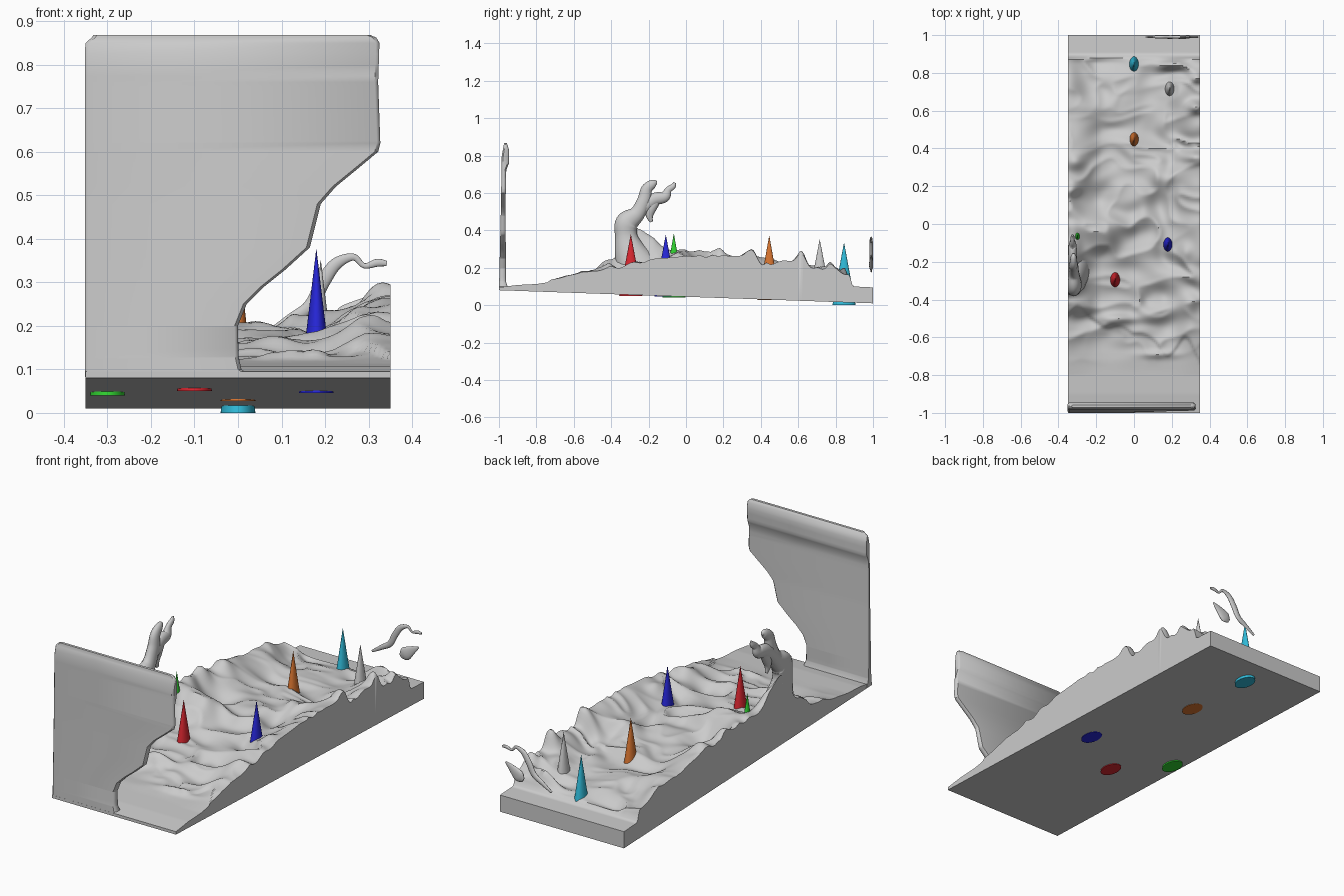
import bpy, bmesh, math
from mathutils import Vector, noise

if "Cube" in bpy.data.objects:
    bpy.data.objects.remove(bpy.data.objects["Cube"])


def interp(table, t):
    for (a, u), (b, v) in zip(table, table[1:]):
        if t <= b:
            return u + (v - u) * max(0, (t - a) / (b - a))
    return table[-1][1]


def smooth(a, b, t):
    t = min(1, max(0, (t - a) / (b - a)))
    return t * t * (3 - 2 * t)


def finish(name, bm, angle=45, color=None):
    bmesh.ops.recalc_face_normals(bm, faces=bm.faces)
    me = bpy.data.meshes.new(name)
    bm.to_mesh(me)
    bm.free()
    ob = bpy.data.objects.new(name, me)
    bpy.context.collection.objects.link(ob)
    bpy.ops.object.select_all(action='DESELECT')
    ob.select_set(True)
    bpy.context.view_layer.objects.active = ob
    bpy.ops.object.shade_smooth_by_angle(angle=math.radians(angle))
    if color:
        mat = bpy.data.materials.new(name + "_paint")
        mat.diffuse_color = (*color, 1)
        mat.use_nodes = True
        mat.node_tree.nodes["Principled BSDF"].inputs["Base Color"].default_value = mat.diffuse_color
        me.materials.append(mat)
    return ob


def loft(bm, rings):
    rows = [[bm.verts.new(p) for p in ring] for ring in rings]
    n = len(rows[0])
    for a, b in zip(rows, rows[1:]):
        for i in range(n):
            j = (i + 1) % n
            bm.faces.new((a[i], a[j], b[j], b[i]))
    bm.faces.new(rows[0][::-1])
    bm.faces.new(rows[-1])


# Water surface: swell along the length, raised edges, crests and ripples
SWELL = [(-1, .095), (-.9, .108), (-.7, .118), (-.55, .135), (-.4, .15), (-.2, .175),
         (0, .185), (.3, .175), (.5, .155), (.7, .14), (.88, .12), (.895, .1), (1, .095)]
EDGE = [(-.8, 0), (-.5, .03), (-.3, .055), (0, .07), (.2, .08), (.45, .07), (.7, .055),
        (.87, .045), (.89, 0), (1, 0)]
# x, y, height, x spread, y spread
CRESTS = [(-.18, -.03, .075, .11, .11), (-.36, -.27, .17, .06, .1), (-.33, -.12, .06, .05, .12),
          (-.33, .18, .05, .04, .035), (.32, .36, .075, .07, .035), (.33, .62, .07, .04, .03),
          (.33, .77, .05, .04, .025), (-.31, .33, .035, .05, .04), (.27, -.15, .035, .04, .05),
          (.2, .84, .05, .06, .025), (.05, .1, .03, .05, .1), (.15, .25, .025, .1, .05),
          (-.25, .62, .03, .08, .05), (-.08, -.5, .03, .1, .025), (.13, -.69, .02, .09, .02),
          (-.28, -.45, .04, .07, .04), (.3, -.42, .025, .05, .05)]


def height(x, y):
    h = interp(SWELL, y) + interp(EDGE, y) * smooth(.17, .35, abs(x))
    for cx, cy, a, sx, sy in CRESTS:
        h += a * math.exp(-((x - cx) / sx) ** 2 - ((y - cy) / sy) ** 2)
    rough = smooth(-.8, -.45, y) * (1 - smooth(.85, .89, y))
    warp = .05 * noise.noise(Vector((x * 5, y * 5, 7)))
    ridge = .3 - abs(noise.noise(Vector((x * 4 + warp * 20, y * 7 + warp * 10, 3))))
    h += rough * (.035 * noise.noise(Vector((x * 6, y * 6, 1))) + .05 * ridge)
    # broken foam front
    front = -.58 - .35 * x + .12 * noise.noise(Vector((x * 9, 2, 5)))
    return h + .012 * smooth(front - .012, front + .012, y) * (1 - smooth(front, front + .2, y))


NX, NY, W = 70, 200, .35
bm = bmesh.new()
top, bot = [], []
for j in range(NY + 1):
    y = -1 + 2 * j / NY
    xs = [-W + 2 * W * i / NX for i in range(NX + 1)]
    top.append([bm.verts.new((x, y, height(x, y))) for x in xs])
    bot.append([bm.verts.new((x, y, .045 - .035 * y)) for x in (-W, W)])
for j in range(NY):
    for i in range(NX):
        bm.faces.new((top[j][i], top[j][i + 1], top[j + 1][i + 1], top[j + 1][i]))
    bm.faces.new((bot[j][0], bot[j + 1][0], bot[j + 1][1], bot[j][1]))
    for s, c in ((0, 0), (1, NX)):
        bm.faces.new((bot[j][s], bot[j + 1][s], top[j + 1][c], top[j][c]))
for j in (0, NY):
    bm.faces.new([bot[j][0]] + top[j] + [bot[j][1]])
finish("water_slab", bm)

# Upright front panel with a wave-shaped cutout
RIGHT = [(.083, .03), (.1, .008), (.13, .001), (.2, .0), (.25, .02), (.29, .06), (.33, .11),
         (.38, .165), (.44, .18), (.48, .19), (.52, .225), (.565, .28), (.6, .322),
         (.62, .327), (.76, .322), (.85, .325), (.862, .318), (.868, .305)]
BACK = [(.08, -.945), (.12, -.962), (.5, -.965), (.72, -.962), (.76, -.946), (.83, -.945),
        (.85, -.952), (.87, -.96)]
FRONT = [(.08, -1), (.5, -.99), (.8, -.985), (.87, -.972)]
bm = bmesh.new()
rings = []
zs = sorted([z for z, _ in RIGHT] + [.075 + .025 * k for k in range(1, 31)])
for z in zs:
    r, b, f = interp(RIGHT, z), interp(BACK, z), interp(FRONT, z)
    left = -.352 + .02 * smooth(.84, .868, z) ** 2
    e = .008
    rings.append([(left, f + e, z), (left + e, f, z), (r - e, f, z), (r, f + e, z),
                  (r, b - e, z), (r - e, b, z), (left + e, b, z), (left, b - e, z)])
loft(bm, rings)
finish("front_panel", bm)


# Splash tendrils: flat tubes following (u, z, radius) points in one plane
def tendril(name, pts, along_y, offset, flat=.7, sides=14):
    P = [Vector(p) for p in [pts[0]] + pts + [pts[-1]]]
    path = []
    for a, b, c, d in zip(P, P[1:], P[2:], P[3:]):
        for k in range(6):
            t = k / 6
            path.append(.5 * (2 * b + (c - a) * t + (2 * a - 5 * b + 4 * c - d) * t * t
                              + (3 * b - a - 3 * c + d) * t ** 3))
    path.append(P[-1])
    rings = []
    for k, p in enumerate(path):
        q = path[min(k + 1, len(path) - 1)] - path[max(k - 1, 0)]
        n = Vector((-q.y, q.x)).normalized()
        r = max(.002, p.z)
        ring = []
        for s in range(sides):
            a = math.tau * s / sides
            u, z = p.x + n.x * r * math.cos(a), p.y + n.y * r * math.cos(a)
            w = offset + flat * r * math.sin(a)
            ring.append((max(-W, w), u, z) if along_y else (u, min(1, w), z))
        rings.append(ring)
    bm = bmesh.new()
    loft(bm, rings)
    return finish(name, bm, 60)


# Tall splash on the left edge
tendril("splash_trunk", [(-.26, .2, .12), (-.3, .29, .085), (-.32, .37, .06), (-.315, .44, .062),
        (-.26, .49, .042), (-.225, .56, .036), (-.21, .62, .03), (-.175, .65, .022),
        (-.155, .655, .008)], True, -.32)
tendril("splash_branch", [(-.29, .45, .04), (-.23, .52, .035), (-.17, .565, .034), (-.115, .58, .03),
        (-.095, .615, .018), (-.07, .635, .015), (-.06, .655, .006)], True, -.325)
tendril("splash_drip", [(-.15, .575, .025), (-.185, .52, .028), (-.195, .48, .02),
        (-.185, .445, .008)], True, -.325)
tendril("splash_foot", [(-.3, .3, .05), (-.22, .27, .045), (-.1, .265, .03), (.02, .25, .02)],
        True, -.32)

# Detached splash at the back edge
tendril("back_tendril", [(.342, .343, .006), (.32, .345, .009), (.29, .338, .006), (.265, .358, .008),
        (.225, .342, .014), (.195, .3, .016), (.165, .245, .015), (.12, .215, .012),
        (.065, .18, .006)], False, .99, .6)
tendril("back_droplet", [(.325, .268, .005), (.29, .245, .02), (.25, .215, .032), (.225, .2, .012)],
        False, .99, .35)

# Oval marker cones set into the water: x, y, apex height, length, colour
for name, x, y, apex, length, color in (
        ("red_cone", -.1, -.295, .378, .328, (.7, .02, .03)),
        ("blue_cone", .18, -.108, .375, .329, (.02, .02, .7)),
        ("green_cone", -.3, -.065, .38, .34, (.03, .65, .03)),
        ("orange_cone", 0, .445, .37, .343, (.7, .18, .03)),
        ("cyan_cone", 0, .845, .333, .333, (.03, .5, .7)),
        ("plain_cone", .19, .715, .35, .32, None)):
    bm = bmesh.new()
    bmesh.ops.create_cone(bm, cap_ends=True, segments=40, radius1=1, radius2=.01, depth=1)
    bmesh.ops.scale(bm, vec=(.04, .062, length), verts=bm.verts)
    bmesh.ops.translate(bm, vec=(x, y, apex - length / 2), verts=bm.verts)
    finish(name, bm, 40, color)
